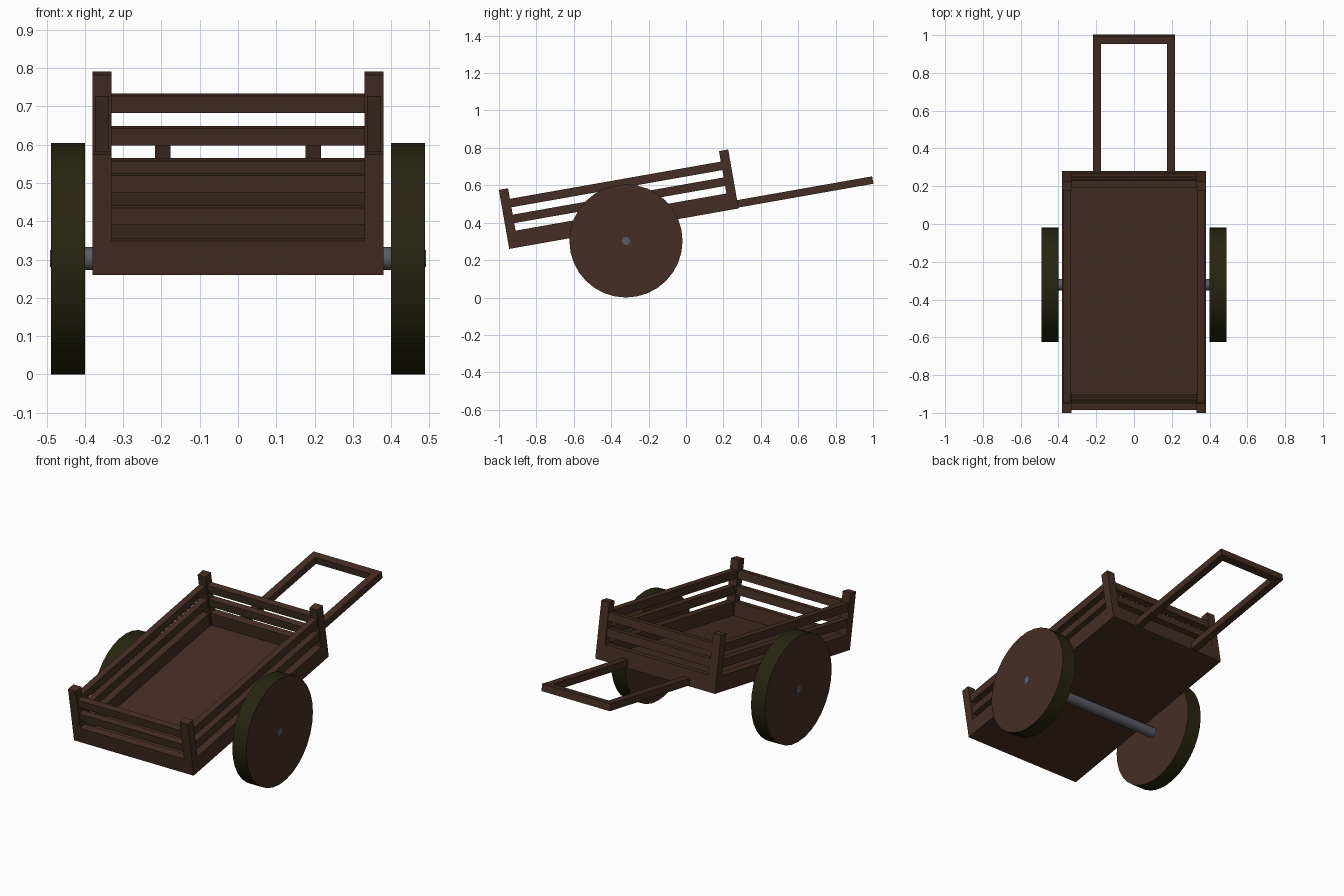
import bpy, bmesh, math
from mathutils import Matrix, Vector

if "Cube" in bpy.data.objects:
    bpy.data.objects.remove(bpy.data.objects["Cube"])


def material(name, rgb):
    m = bpy.data.materials.new(name)
    m.diffuse_color = (*rgb, 1)
    m.use_nodes = True
    m.node_tree.nodes["Principled BSDF"].inputs["Base Color"].default_value = m.diffuse_color
    return m


WOOD = material("dark brown wood", (0.060, 0.027, 0.018))
TYRE = material("dark olive tyre", (0.020, 0.018, 0.005))
STEEL = material("grey steel", (0.105, 0.105, 0.130))

# The cart body is built level (x, along, up), then tilted back by ten degrees
TILT = Matrix.Translation((0, -0.945, 0.26)) @ Matrix.Rotation(math.radians(10), 4, 'X')
LENGTH, HALF = 1.245, 0.38


def finish(name, bm, mats):
    mesh = bpy.data.meshes.new(name)
    bm.to_mesh(mesh)
    bm.free()
    for m in mats:
        mesh.materials.append(m)
    ob = bpy.data.objects.new(name, mesh)
    bpy.context.collection.objects.link(ob)
    return ob


def box(name, xs, us, vs):
    bm = bmesh.new()
    lo, hi = Vector((xs[0], us[0], vs[0])), Vector((xs[1], us[1], vs[1]))
    bmesh.ops.create_cube(bm, size=1, matrix=TILT @ Matrix.Translation((lo + hi) / 2)
                          @ Matrix.Diagonal((*(hi - lo), 1)))
    return finish(name, bm, [WOOD])


def cylinder(name, x0, x1, radius, sides, mats):
    bm = bmesh.new()
    place = Matrix.Translation(((x0 + x1) / 2, -0.321, 0.3025)) @ Matrix.Rotation(math.pi / 2, 4, 'Y')
    bmesh.ops.create_cone(bm, cap_ends=True, segments=sides, radius1=radius,
                          radius2=radius, depth=x1 - x0, matrix=place)
    if len(mats) > 1:  # flat ends take the second colour
        bm.normal_update()
        for f in bm.faces:
            f.material_index = int(abs(f.normal.x) > 0.9)
    return finish(name, bm, mats)


# Floor
box("floor", (-0.34, 0.34), (0.04, LENGTH - 0.04), (0, 0.015))

# Corner posts
for s in (-1, 1):
    xs = sorted((s * 0.33, s * HALF))
    for u in (0, LENGTH - 0.05):
        box("corner_post", xs, (u, u + 0.05), (0, 0.32))

# Bottom boards and two slats on every side: (low, high, inset from outside)
for name, lo, hi, inset in (("bottom_board", 0, 0.09, 0),
                            ("lower_slat", 0.131, 0.177, 0.006),
                            ("upper_slat", 0.217, 0.263, 0.006)):
    for s in (-1, 1):
        box("side_" + name, sorted((s * 0.337, s * (HALF - inset))), (0.05, LENGTH - 0.05), (lo, hi))
    box("front_" + name, (-0.33, 0.33), (inset, 0.043), (lo, hi))
    box("back_" + name, (-0.33, 0.33), (LENGTH - 0.043, LENGTH - inset), (lo, hi))

# Pull handle
for s in (-1, 1):
    box("handle_bar", sorted((s * 0.176, s * 0.217)), (LENGTH - 0.02, 1.978), (0.005, 0.045))
box("handle_grip", (-0.176, 0.176), (1.935, 1.978), (0.005, 0.045))

# Wheels, axle and hub ends
for s in (-1, 1):
    wheel = cylinder("wheel", *sorted((s * 0.40, s * 0.489)), 0.3025, 32, [TYRE, WOOD])
    cylinder("hub_end", *sorted((s * 0.48, s * 0.491)), 0.022, 8, [STEEL])
axle = cylinder("axle", -0.41, 0.41, 0.03, 12, [STEEL])
for ob in (wheel, axle):
    ob.select_set(True)
bpy.context.view_layer.objects.active = axle
for ob in bpy.data.objects:
    ob.select_set(ob.name.startswith(("wheel", "axle")))
bpy.ops.object.shade_smooth_by_angle(angle=math.radians(35))
